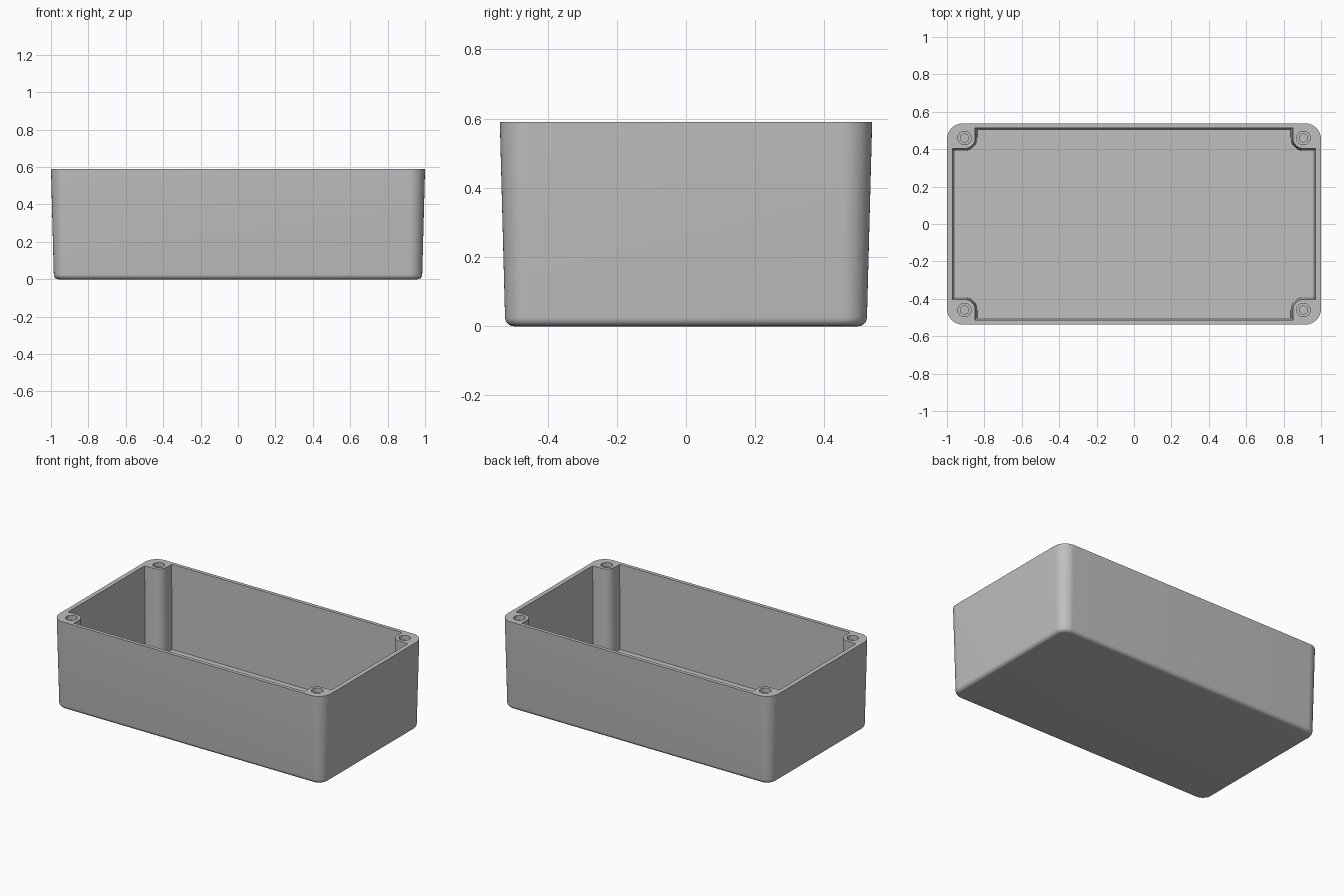
import bpy, bmesh
from math import cos, sin, radians, pi

HEIGHT, FLOOR = 0.59, 0.03
HALF_X, HALF_Y, CORNER = 1.0, 0.538, 0.085
SCREW_X, SCREW_Y = 0.906, 0.46

cube = bpy.data.objects.get("Cube")
if cube:
    bpy.data.objects.remove(cube, do_unlink=True)

grey = bpy.data.materials.new("grey plastic")
grey.use_nodes = True
colour = (0.52, 0.52, 0.52, 1)
grey.diffuse_color = colour
grey.node_tree.nodes["Principled BSDF"].inputs["Base Color"].default_value = colour


def arc(cx, cy, r, start, end, steps):
    angles = [radians(start + (end - start) * i / steps) for i in range(steps + 1)]
    return [(cx + r * cos(a), cy + r * sin(a)) for a in angles]


def four_corners(quarter):
    """Mirror a first-quadrant outline into a closed counter-clockwise loop."""
    half = quarter + [(-x, y) for x, y in reversed(quarter)]
    return half + [(-x, -y) for x, y in half]


def outer_outline(inset):
    r = CORNER - inset
    return four_corners(arc(HALF_X - CORNER, HALF_Y - CORNER, r, 0, 90, 12))


def cavity_outline(inset):
    # Rectangle notched around a rounded screw post at each corner
    x, y, r = 0.97 - inset, 0.514 - inset, 0.057 + inset
    post = arc(SCREW_X, SCREW_Y, r, 270, 180, 12)
    return four_corners([(x, SCREW_Y - r)] + post + [(SCREW_X - r, y)])


def loft(name, layers):
    """Solid through a stack of (outline, height) layers."""
    bm = bmesh.new()
    rings = [[bm.verts.new((x, y, z)) for x, y in outline] for outline, z in layers]
    for low, high in zip(rings, rings[1:]):
        for i in range(len(low)):
            j = (i + 1) % len(low)
            bm.faces.new((low[i], low[j], high[j], high[i]))
    bm.faces.new(rings[-1])
    bm.faces.new(rings[0][::-1])
    bmesh.ops.recalc_face_normals(bm, faces=bm.faces)
    mesh = bpy.data.meshes.new(name)
    bm.to_mesh(mesh)
    bm.free()
    obj = bpy.data.objects.new(name, mesh)
    bpy.context.collection.objects.link(obj)
    mesh.materials.append(grey)
    return obj


# Drafted outer shell with a rolled bottom edge
fillet, draft = 0.026, 0.015
layers = []
for i in range(7):
    a = i / 6 * pi / 2
    layers.append((outer_outline(draft + fillet * (1 - sin(a))), fillet * (1 - cos(a))))
layers.append((outer_outline(0), HEIGHT))
box = loft("enclosure_box", layers)

# Cavity, counterbores and screw bores
above = HEIGHT + 0.05
cutters = [loft("cavity_cutter", [(cavity_outline(0.011), FLOOR),
                                  (cavity_outline(-0.001), above)])]
for sx in (-1, 1):
    for sy in (-1, 1):
        for r, depth in ((0.036, 0.03), (0.022, 0.4)):
            circle = arc(sx * SCREW_X, sy * SCREW_Y, r, 0, 360, 24)[:-1]
            cutters.append(loft("screw_cutter", [(circle, HEIGHT - depth), (circle, above)]))

for cutter in cutters:
    cutter.hide_render = True
    cut = box.modifiers.new("cut", 'BOOLEAN')
    cut.operation, cut.solver, cut.object = 'DIFFERENCE', 'EXACT', cutter

# Bake the cuts, then drop the cutters
bpy.context.view_layer.update()
baked = bpy.data.meshes.new_from_object(box.evaluated_get(bpy.context.evaluated_depsgraph_get()))
box.modifiers.clear()
box.data = baked
baked.name = "enclosure_box"
for cutter in cutters:
    bpy.data.objects.remove(cutter, do_unlink=True)

bpy.ops.object.select_all(action='DESELECT')
box.select_set(True)
bpy.context.view_layer.objects.active = box
bpy.ops.object.shade_smooth_by_angle(angle=radians(30))
